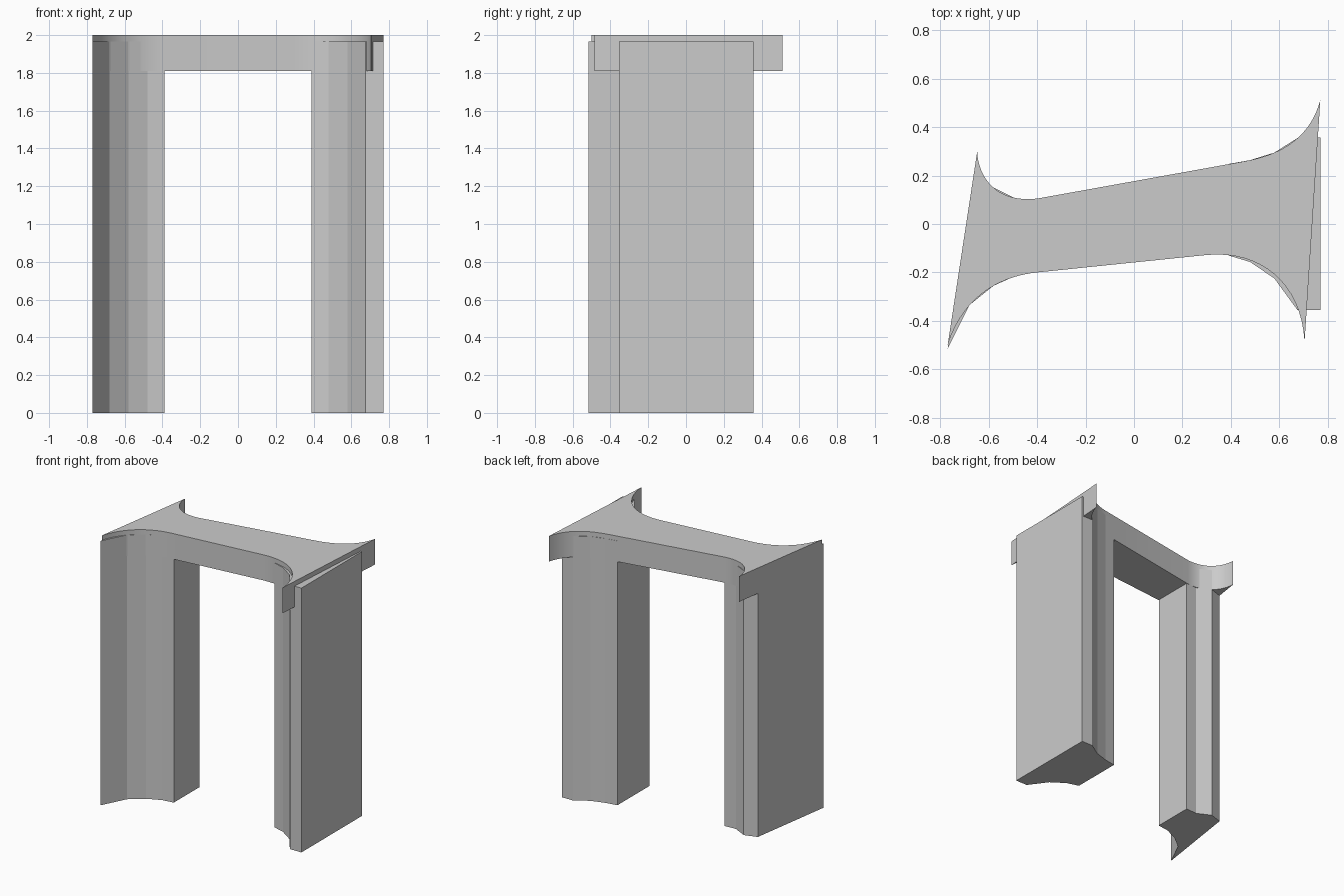
import bpy, bmesh, math
from mathutils import Vector
from mathutils.geometry import interpolate_bezier

if "Cube" in bpy.data.objects:
    bpy.data.objects.remove(bpy.data.objects["Cube"])


def extrude_outline(name, outline, z0, z1, smooth=False):
    """Closed xy outline pulled up from z0 to z1."""
    bm = bmesh.new()
    base = bm.faces.new([bm.verts.new((x, y, z0)) for x, y in outline])
    ext = bmesh.ops.extrude_face_region(bm, geom=[base], use_keep_orig=True)
    verts = [v for v in ext["geom"] if isinstance(v, bmesh.types.BMVert)]
    bmesh.ops.translate(bm, verts=verts, vec=(0, 0, z1 - z0))
    bmesh.ops.recalc_face_normals(bm, faces=bm.faces[:])
    mesh = bpy.data.meshes.new(name)
    bm.to_mesh(mesh)
    bm.free()
    obj = bpy.data.objects.new(name, mesh)
    bpy.context.collection.objects.link(obj)
    if smooth:
        bpy.ops.object.select_all(action='DESELECT')
        obj.select_set(True)
        bpy.context.view_layer.objects.active = obj
        bpy.ops.object.shade_smooth_by_angle(angle=math.radians(30))
    return obj


def flare(*points, count=17):
    """Sample one curved corner from four Bezier points."""
    pts = [Vector((x, y, 0)) for x, y in points]
    return [(p.x, p.y) for p in interpolate_bezier(*pts, count)]


# Top slab: skewed bar with four concave flared corners
slab = (
    flare((-0.77, -0.50), (-0.70, -0.28), (-0.53, -0.213), (-0.40, -0.20))
    + flare((0.30, -0.128), (0.52, -0.108), (0.69, -0.24), (0.705, -0.485))
    + flare((0.77, 0.512), (0.73, 0.365), (0.62, 0.287), (0.45, 0.258))
    + flare((-0.40, 0.105), (-0.575, 0.085), (-0.645, 0.20), (-0.648, 0.30))
)
extrude_outline("top_slab", slab, 1.81, 2.0, smooth=True)

# Left leg: faceted flare with a long front point
left_leg = [(-0.77, -0.515), (-0.68, -0.335), (-0.58, -0.255), (-0.48, -0.21),
            (-0.39, -0.197), (-0.39, 0.105), (-0.48, 0.10), (-0.58, 0.15),
            (-0.675, 0.12)]
extrude_outline("left_leg", left_leg, 0, 1.965)

# Right leg: faceted flare with a flat outer face
right_leg = [(0.77, -0.355), (0.675, -0.355), (0.58, -0.225), (0.48, -0.157),
             (0.39, -0.13), (0.39, 0.248), (0.48, 0.264), (0.58, 0.295),
             (0.68, 0.358), (0.77, 0.358)]
extrude_outline("right_leg", right_leg, 0, 1.965)
